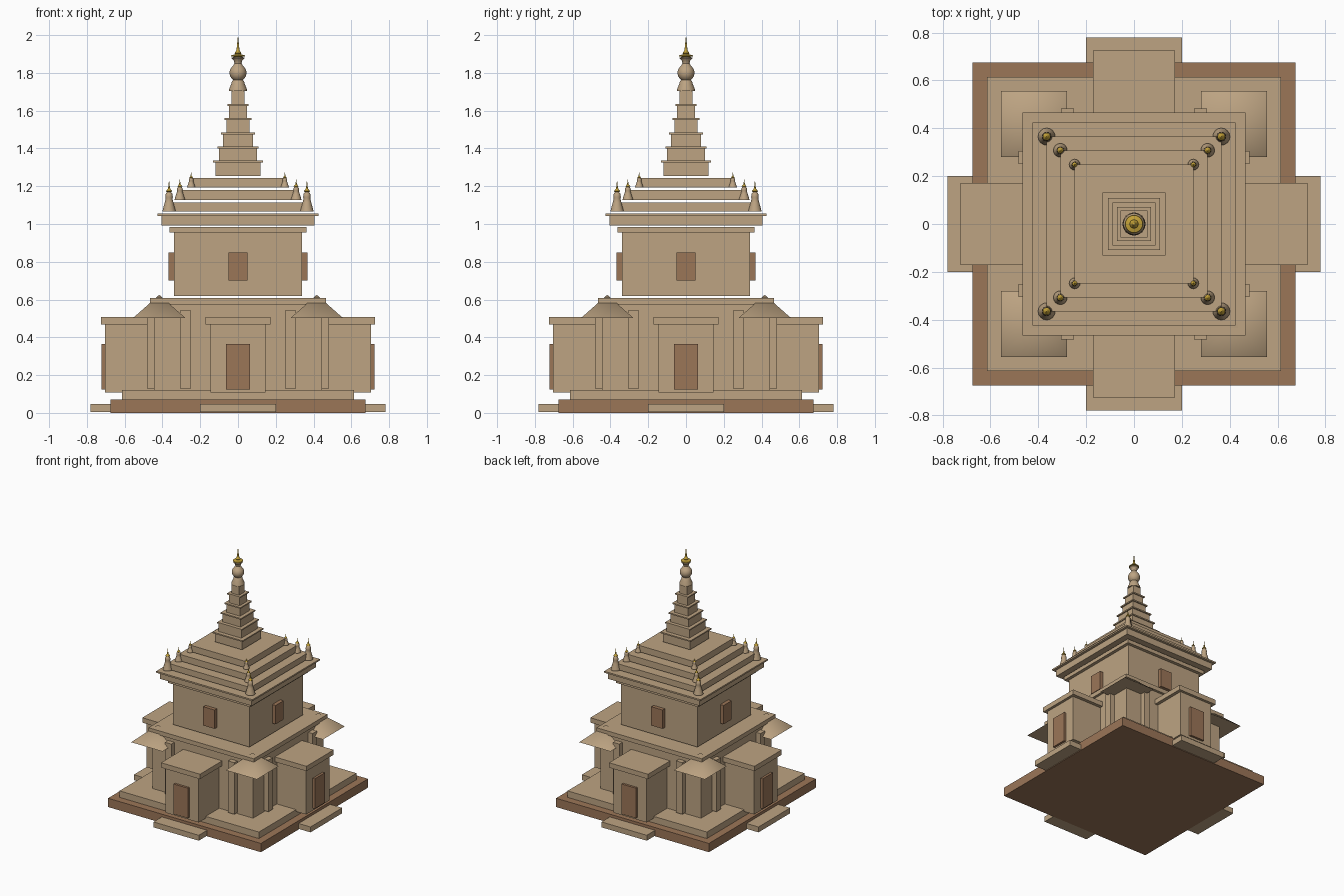
import bpy, bmesh, math
from mathutils import Matrix

cube = bpy.data.objects.get("Cube")
if cube:
    bpy.data.objects.remove(cube, do_unlink=True)


def material(name, rgb):
    m = bpy.data.materials.new(name)
    m.use_nodes = True
    m.diffuse_color = (*rgb, 1)
    m.node_tree.nodes["Principled BSDF"].inputs["Base Color"].default_value = (*rgb, 1)
    return m


STONE = material("sandstone", (0.51, 0.37, 0.225))
BROWN = material("brown wood", (0.33, 0.18, 0.097))
GOLD = material("gold", (0.55, 0.36, 0.04))


def finish(name, bm, mats, smooth=None):
    bmesh.ops.recalc_face_normals(bm, faces=bm.faces)
    mesh = bpy.data.meshes.new(name)
    bm.to_mesh(mesh)
    bm.free()
    ob = bpy.data.objects.new(name, mesh)
    bpy.context.collection.objects.link(ob)
    for m in mats:
        mesh.materials.append(m)
    if smooth:
        bpy.ops.object.select_all(action='DESELECT')
        ob.select_set(True)
        bpy.context.view_layer.objects.active = ob
        bpy.ops.object.shade_smooth_by_angle(angle=math.radians(smooth))
    return ob


def box(name, x, y, z, mat=STONE, turn=0):
    """Box from (min, max) ranges, turned about the z axis in quarter turns."""
    bm = bmesh.new()
    size = [b - a for a, b in (x, y, z)]
    mid = [(a + b) / 2 for a, b in (x, y, z)]
    bmesh.ops.create_cube(bm, size=1, matrix=Matrix.Rotation(turn * math.pi / 2, 4, 'Z')
                          @ Matrix.Translation(mid) @ Matrix.Diagonal((*size, 1)))
    return finish(name, bm, [mat])


def slab(name, half, z0, z1, mat=STONE):
    return box(name, (-half, half), (-half, half), (z0, z1), mat)


def lathe(name, profile, at, gold_above, r=1, h=1, sides=16):
    """Turned shape; faces above gold_above (profile height) are gold."""
    bm = bmesh.new()
    vs = [bm.verts.new((p[0] * r, 0, p[1] * h)) for p in profile]
    es = [bm.edges.new(pair) for pair in zip(vs, vs[1:])]
    bmesh.ops.spin(bm, geom=vs + es, cent=(0, 0, 0), axis=(0, 0, 1),
                   angle=2 * math.pi, steps=sides)
    bmesh.ops.remove_doubles(bm, verts=bm.verts, dist=0.0002)
    for f in bm.faces:
        f.material_index = int(f.calc_center_median().z > gold_above * h)
    bmesh.ops.translate(bm, verts=bm.verts, vec=at)
    return finish(name, bm, [STONE, GOLD], 40)


# Plinths, lower hall and upper hall
slab("plinth", 0.675, 0, 0.07, BROWN)
slab("upper_plinth", 0.615, 0.07, 0.122)
slab("lower_hall", 0.445, 0.122, 0.575)
slab("lower_cornice", 0.465, 0.575, 0.609)
slab("upper_hall", 0.338, 0.62, 0.955)
slab("upper_hall_trim", 0.363, 0.955, 0.985)
slab("upper_cornice", 0.405, 0.992, 1.043)
slab("upper_cornice_lip", 0.425, 1.043, 1.055)

# Four identical sides
for i, side in enumerate(("front", "left", "back", "right")):
    box(side + "_step", (-0.2, 0.2), (-0.78, -0.6), (0.005, 0.048), STONE, i)
    box(side + "_porch", (-0.146, 0.146), (-0.704, -0.4), (0.107, 0.468), STONE, i)
    box(side + "_porch_roof", (-0.172, 0.172), (-0.725, -0.4), (0.468, 0.507), STONE, i)
    box(side + "_door", (-0.063, 0.063), (-0.722, -0.69), (0.125, 0.365), BROWN, i)
    box(side + "_window", (-0.05, 0.05), (-0.367, -0.32), (0.7, 0.85), BROWN, i)
    for s in (-1, 1):
        box(side + "_pilaster", (s * 0.278 - 0.028, s * 0.278 + 0.028),
            (-0.483, -0.43), (0.13, 0.542), STONE, i)

# Corner pyramid roofs
for sx in (-1, 1):
    for sy in (-1, 1):
        bm = bmesh.new()
        place = Matrix.Translation((sx * 0.417, sy * 0.417, 0.564))
        bmesh.ops.create_cone(bm, cap_ends=True, segments=4, radius1=0.138 * math.sqrt(2),
                              radius2=0, depth=0.122,
                              matrix=place @ Matrix.Rotation(math.pi / 4, 4, 'Z'))
        finish("corner_roof", bm, [STONE], 65)

# Stepped roof with a finial at each corner of each tier
FINIAL = [(0, 0), (1, 0), (0.9, 0.08), (0.62, 0.3), (0.5, 0.42), (0.55, 0.46), (0.5, 0.56),
          (0.3, 0.62), (0.45, 0.65), (0.3, 0.69), (0.14, 0.74), (0, 1)]
for half, z0, z1, r, h in ((0.365, 1.065, 1.113, 0.036, 0.168),
                           (0.308, 1.127, 1.179, 0.029, 0.112),
                           (0.248, 1.192, 1.243, 0.023, 0.084)):
    slab("roof_tier", half, z0, z1)
    for sx in (-1, 1):
        for sy in (-1, 1):
            lathe("corner_finial", FINIAL, (sx * half, sy * half, z0), 0.6, r, h)

# Tapering square spire, each stage with a thin lip
for i, (half, lip) in enumerate(((0.12, 0.132), (0.1, 0.108), (0.08, 0.09),
                                 (0.061, 0.071), (0.048, 0.056))):
    top = 1.335 + i * 0.075
    slab("spire_stage", half, top - 0.08 + (i > 0) * 0.005, top - 0.01)
    slab("spire_lip", lip, top - 0.01, top)
slab("spire_neck", 0.035, 1.635, 1.705)

# Turned crown and gold tip
ball = [(0.045 * math.sin(a), 1.8 - 0.045 * math.cos(a))
        for a in (math.radians(d) for d in range(35, 150, 15))]
crown = [(0, 1.705), (0.048, 1.705), (0.046, 1.718), (0.036, 1.74), (0.032, 1.755)] + ball + [
    (0.019, 1.85), (0.022, 1.865), (0.034, 1.878), (0.034, 1.882), (0.016, 1.884),
    (0.038, 1.888), (0.036, 1.893), (0.014, 1.899), (0.018, 1.905), (0.01, 1.915),
    (0.007, 1.93), (0, 2)]
lathe("crown", crown, (0, 0, 0), 1.883, sides=24)
